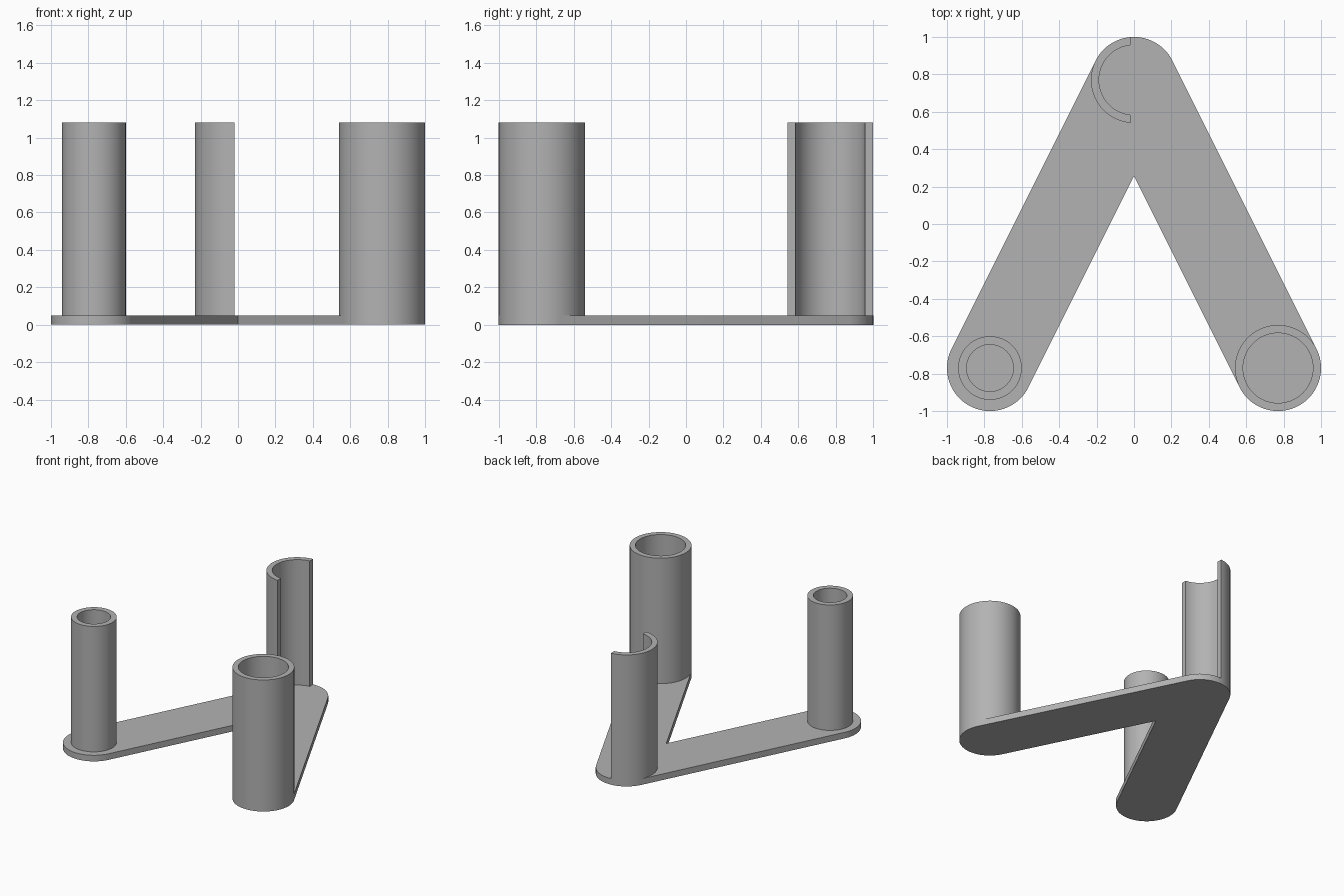
import bpy
import bmesh
from math import acos, atan2, cos, pi, sin, tau, radians

cube = bpy.data.objects.get("Cube")
if cube:
    bpy.data.objects.remove(cube, do_unlink=True)

# Dimensions
REACH = 0.77          # distance of the post centres from the middle
END_R = 0.23          # radius of the rounded plate ends
PLATE_T = 0.05
TOP = 1.08

grey = bpy.data.materials.new("plain grey")
grey.use_nodes = True
colour = (0.45, 0.45, 0.45, 1)
grey.diffuse_color = colour
grey.node_tree.nodes["Principled BSDF"].inputs["Base Color"].default_value = colour


def arc(cx, cy, r, start, end, steps):
    """Points along an arc, both ends included."""
    return [(cx + r * cos(start + (end - start) * i / steps),
             cy + r * sin(start + (end - start) * i / steps))
            for i in range(steps + 1)]


def extruded(name, points, polygons, z0, z1):
    """Solid made by raising a flat set of polygons from z0 to z1."""
    bm = bmesh.new()
    verts = [bm.verts.new((x, y, z0)) for x, y in points]
    faces = [bm.faces.new([verts[i] for i in poly]) for poly in polygons]
    raised = bmesh.ops.extrude_face_region(bm, geom=faces, use_keep_orig=True)
    moved = [g for g in raised["geom"] if isinstance(g, bmesh.types.BMVert)]
    bmesh.ops.translate(bm, verts=moved, vec=(0, 0, z1 - z0))
    bmesh.ops.recalc_face_normals(bm, faces=bm.faces)
    mesh = bpy.data.meshes.new(name)
    bm.to_mesh(mesh)
    bm.free()
    mesh.materials.append(grey)
    obj = bpy.data.objects.new(name, mesh)
    bpy.context.collection.objects.link(obj)
    bpy.ops.object.select_all(action="DESELECT")
    obj.select_set(True)
    bpy.context.view_layer.objects.active = obj
    bpy.ops.object.shade_smooth_by_angle(angle=radians(30))
    return obj


def tube(name, cx, cy, outer, inner, cut=None, steps=96):
    """Upright tube; with a cut, only the wall left of that x offset stays."""
    rings = []
    for r in (outer, inner):
        start = acos(cut / r) if cut is not None else 0
        rings.append(arc(cx, cy, r, start, tau - start, steps))
    n = steps + 1
    if cut is None:
        rings = [ring[:-1] for ring in rings]
        n = steps
    quads = [(i, (i + 1) % n, n + (i + 1) % n, n + i) for i in range(steps)]
    return extruded(name, rings[0] + rings[1], quads, PLATE_T, TOP)


# V-shaped base plate with rounded ends
side = atan2(REACH, 2 * REACH)            # outward normal angle of each leg
notch = (0, REACH - END_R / sin(side))
outline = arc(0, REACH, END_R, side, pi - side, 48)
outline += arc(-REACH, -REACH, END_R, pi - side, tau - side, 64)
outline += [notch]
outline += arc(REACH, -REACH, END_R, pi + side, tau + side, 64)
extruded("base_plate", outline, [range(len(outline))], 0, PLATE_T)

# Posts
tube("right_narrow_tube", -REACH, -REACH, 0.17, 0.125)
tube("left_wide_tube", REACH, -REACH, END_R, 0.187)
tube("back_half_tube", 0, REACH, END_R, 0.187, cut=-0.018)
